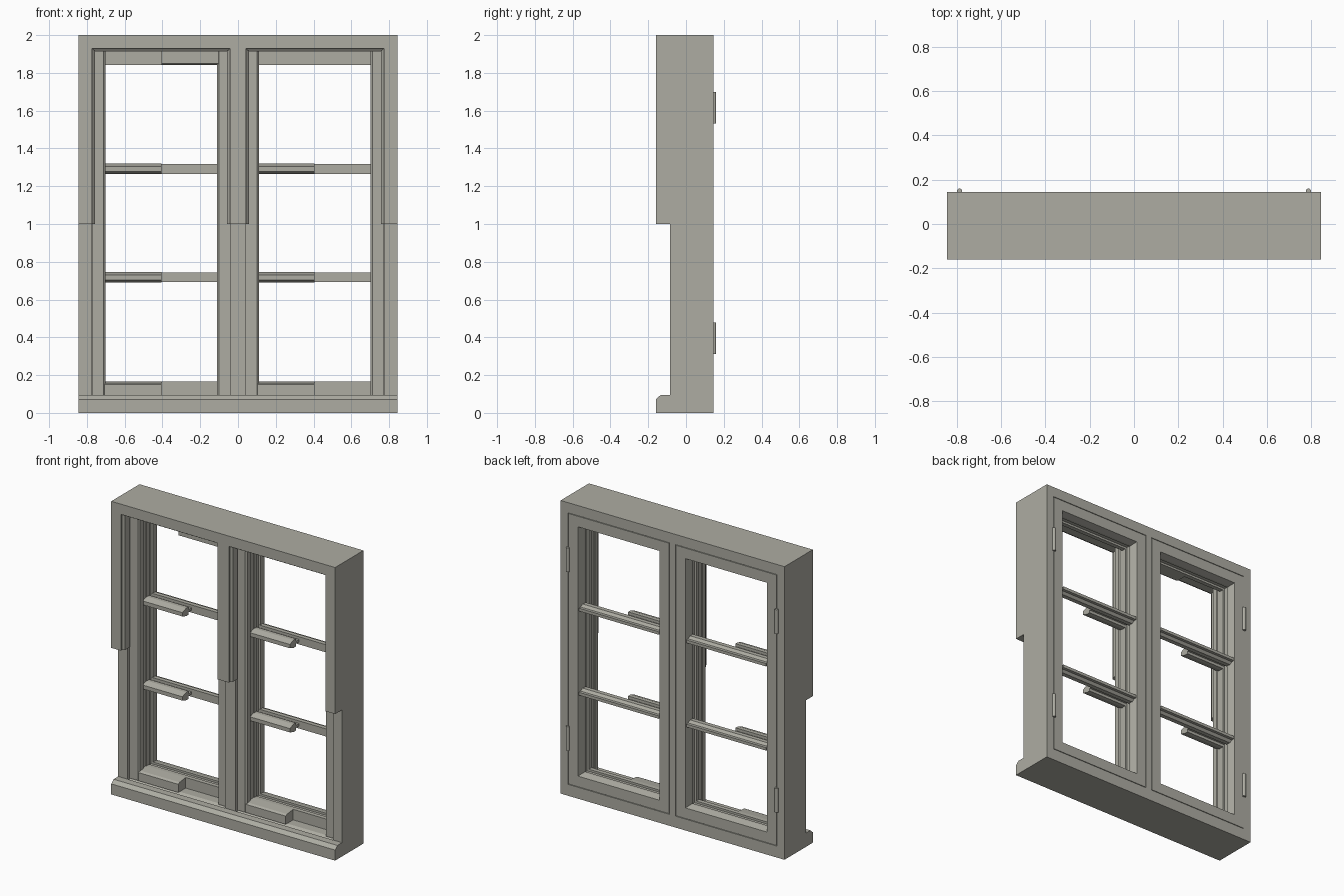
import bpy
import bmesh
from mathutils import Vector

cube = bpy.data.objects.get("Cube")
if cube:
    bpy.data.objects.remove(cube, do_unlink=True)

paint = bpy.data.materials.new("warm_grey_paint")
paint.use_nodes = True
GREY = (0.42, 0.415, 0.365, 1)
paint.diffuse_color = GREY
paint.node_tree.nodes["Principled BSDF"].inputs["Base Color"].default_value = GREY


def finish(name, bm):
    bmesh.ops.recalc_face_normals(bm, faces=bm.faces)
    mesh = bpy.data.meshes.new(name)
    bm.to_mesh(mesh)
    bm.free()
    mesh.materials.append(paint)
    obj = bpy.data.objects.new(name, mesh)
    bpy.context.collection.objects.link(obj)
    return obj


def loft(name, rings, closed=False):
    """Skin a list of equal point rings, capped unless closed on itself."""
    bm = bmesh.new()
    rings = [[bm.verts.new(p) for p in ring] for ring in rings]
    n = len(rings[0])
    pairs = list(zip(rings, rings[1:]))
    if closed:
        pairs.append((rings[-1], rings[0]))
    else:
        bm.faces.new(rings[0])
        bm.faces.new(rings[-1])
    for a, b in pairs:
        for i in range(n):
            j = (i + 1) % n
            bm.faces.new((a[i], a[j], b[j], b[i]))
    return finish(name, bm)


def upright(name, profile, z0, z1):
    """Extrude an (x, y) profile vertically."""
    return loft(name, [[Vector((x, y, z)) for x, y in profile] for z in (z0, z1)])


def crosswise(name, profile, x0, x1):
    """Extrude a (y, z) profile along x."""
    return loft(name, [[Vector((x, y, z)) for y, z in profile] for x in (x0, x1)])


def mirrored(profile):
    return profile + [(-x, y) for x, y in reversed(profile)]


FRONT, MID, BACK = -0.16, -0.085, 0.145
HALF = 0.845
SILL, HEAD = 0.094, 1.918

# Outer frame: sill and head
crosswise("sill", [(FRONT, 0), (FRONT, 0.072), (-0.135, SILL), (MID, SILL),
                   (-0.08, 0.075), (-0.05, SILL), (0.07, SILL),
                   (0.07, 0.078), (BACK, 0.078), (BACK, 0)], -HALF, HALF)
crosswise("head", [(FRONT, 2), (FRONT, 1.93), (-0.15, 1.93), (-0.14, HEAD),
                   (0.075, HEAD), (0.075, 1.931), (BACK, 1.931), (BACK, 2)],
          -HALF, HALF)

# Jambs, deeper in their upper half
for side, label in ((1, "left"), (-1, "right")):
    jamb = [(HALF, MID), (0.775, MID), (0.775, 0.075),
            (0.788, 0.075), (0.788, BACK), (HALF, BACK)]
    casing = [(HALF, FRONT), (0.772, FRONT), (0.772, -0.15),
              (0.757, -0.135), (0.757, MID), (HALF, MID)]
    upright(label + "_jamb", [(side * x, y) for x, y in jamb], 0.06, 1.95)
    upright(label + "_upper_jamb", [(side * x, y) for x, y in casing], 1, 1.94)

# Central mullion, also deeper above
upright("mullion", mirrored([(0.04, MID), (0.04, 0.075), (0.023, 0.075),
                             (0.023, BACK)]), 0.06, 1.95)
upright("upper_mullion", mirrored([(0.043, FRONT), (0.043, -0.15),
                                   (0.057, -0.135), (0.057, MID)]), 1, 1.94)

# Sash section: (distance inward from the sash edge, y)
SASH = [(-0.012, BACK), (0.06, BACK), (0.072, 0.1), (0.072, 0.085),
        (0.058, 0.085), (0.058, 0.045), (0.072, 0.045), (0.072, 0.015),
        (0, 0.015), (0, 0.08), (-0.012, 0.08)]
STILE = [(0, 0.015), (0, -0.065), (0.062, -0.065), (0.072, -0.055),
         (0.072, -0.02), (0.067, -0.015), (0.067, 0.015)]


def casement(label, x0, x1):
    z0, z1 = SILL, 1.915
    corners = [(x0, z0, 1, 1), (x1, z0, -1, 1), (x1, z1, -1, -1), (x0, z1, 1, -1)]
    loft(label + "_sash", [[Vector((x + sx * d, y, z + sz * d)) for d, y in SASH]
                           for x, z, sx, sz in corners], closed=True)
    for x, s, end in ((x0, 1, "right"), (x1, -1, "left")):
        upright(f"{label}_{end}_stile_front",
                [(x + s * d, y) for d, y in STILE], z0, z1)

    # Bottom glazing bead runs along half the width
    middle = (x0 + x1) / 2
    left, right = x0 + 0.066, x1 - 0.066
    crosswise(label + "_bottom_bead", [(-0.065, z0), (-0.065, 0.15),
                                       (-0.05, 0.158), (0.015, 0.166),
                                       (0.015, z0)], left, middle)

    # Glazing bars with a tapered back and a half-length front bead
    for i, z in enumerate((0.718, 1.292)):
        bar = [(BACK, z - 0.01), (0.125, z - 0.01), (0.11, z - 0.026),
               (0.08, z - 0.026), (0.08, z + 0.026), (0.11, z + 0.026),
               (0.125, z + 0.01), (BACK, z + 0.01)]
        bead = [(0.045, z - 0.027), (0.02, z - 0.027), (-0.02, z - 0.014),
                (-0.02, z + 0.012), (0.02, z + 0.027), (0.045, z + 0.027)]
        web = [(0.08, z - 0.008), (0.045, z - 0.008),
               (0.045, z + 0.008), (0.08, z + 0.008)]
        crosswise(f"{label}_glazing_bar_{i}", bar, left, right)
        crosswise(f"{label}_bar_bead_{i}", bead, left, middle)
        crosswise(f"{label}_bar_web_{i}", web, left, middle)
    return middle, right


casement("left", 0.038, 0.773)
middle, end = casement("right", -0.773, -0.038)

# Short top bead in one casement
crosswise("right_top_bead", [(-0.065, 1.916), (-0.065, 1.85), (-0.05, 1.843),
                             (0.015, 1.843), (0.015, 1.916)], middle, end)

# Hinge knuckles
for x, side in ((0.788, "left"), (-0.788, "right")):
    for z, level in ((0.395, "lower"), (1.615, "upper")):
        bpy.ops.mesh.primitive_cylinder_add(vertices=16, radius=0.012, depth=0.165,
                                            location=(x, 0.148, z))
        hinge = bpy.context.object
        hinge.name = f"{side}_{level}_hinge"
        hinge.data.materials.append(paint)
        bpy.ops.object.shade_smooth_by_angle()
